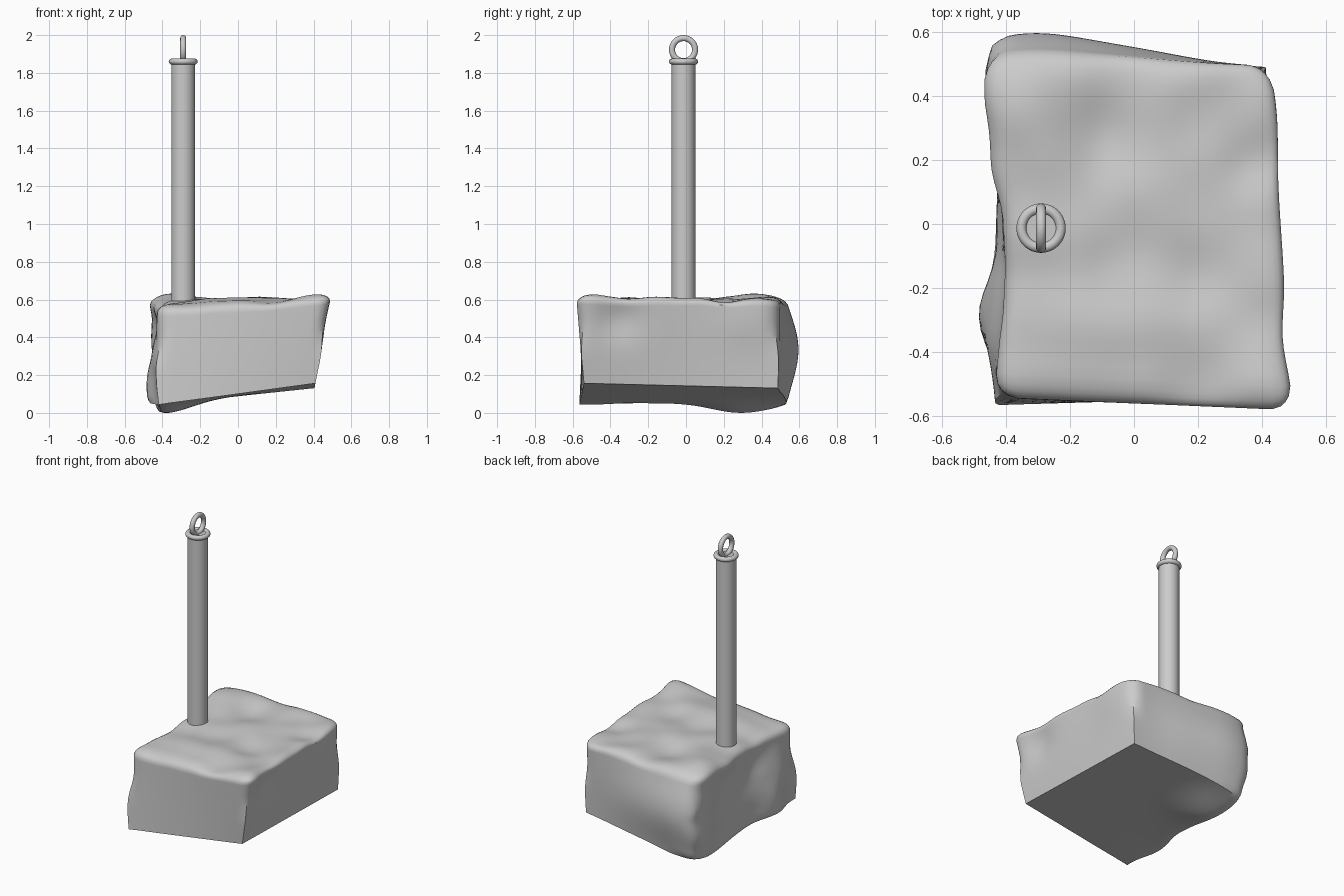
import bpy, bmesh, math
from mathutils import Vector, noise

if "Cube" in bpy.data.objects:
    bpy.data.objects.remove(bpy.data.objects["Cube"])

grey = bpy.data.materials.new("stone_grey")
grey.diffuse_color = (0.6, 0.6, 0.6, 1)
grey.use_nodes = True
grey.node_tree.nodes["Principled BSDF"].inputs["Base Color"].default_value = grey.diffuse_color

PX, PY = -0.29, -0.013   # pole axis


def finish(ob, name, angle):
    ob.name = name
    ob.data.materials.append(grey)
    bpy.ops.object.select_all(action='DESELECT')
    ob.select_set(True)
    bpy.context.view_layer.objects.active = ob
    bpy.ops.object.shade_smooth_by_angle(angle=math.radians(angle))


def step(a, b, t):
    t = max(0, min(1, (t - a) / (b - a)))
    return t * t * (3 - 2 * t)


# --- Rock: a skewed block with rounded upper edges and soft lumps ---
# corners keyed by the signs of (x, y, z)
corners = {
    (-1, -1, -1): (-0.42, -0.565, 0.05), (1, -1, -1): (0.41, -0.54, 0.16),
    (-1, 1, -1): (-0.43, 0.51, 0.05), (1, 1, -1): (0.405, 0.485, 0.135),
    (-1, -1, 1): (-0.43, -0.54, 0.555), (1, -1, 1): (0.505, -0.585, 0.62),
    (-1, 1, 1): (-0.475, 0.50, 0.605), (1, 1, 1): (0.425, 0.495, 0.61),
}
# lumps: centre, push, radius
lumps = [
    ((-0.33, 0.50, 0.34), (0, 0.085, 0), 0.25),      # back bulge
    ((0.00, 0.50, 0.34), (0, 0.04, 0), 0.25),
    ((-0.42, -0.30, 0.14), (-0.065, 0, 0), 0.17),    # low left bulge
    ((-0.44, -0.10, 0.56), (0.045, 0, 0), 0.24),     # left recess at the top
    ((-0.45, 0.20, 0.35), (0.03, 0, 0), 0.15),
    ((-0.44, 0.38, 0.30), (-0.02, 0, 0), 0.15),
    ((-0.38, 0.28, 0.05), (0, 0, -0.05), 0.20),      # lowest point
    ((0.48, -0.36, 0.50), (-0.03, 0, 0), 0.12),      # notch in the right rim
    ((0.44, 0.33, 0.50), (0.015, 0, 0), 0.15),
    ((-0.32, 0.35, 0.61), (0, 0, 0.03), 0.14),       # top lumps
    ((-0.10, -0.35, 0.61), (0, 0, 0.02), 0.16),
    ((-0.28, 0.00, 0.60), (0, 0, 0.015), 0.14),
    ((-0.08, 0.30, 0.61), (0, 0, -0.025), 0.12),
    ((0.36, 0.18, 0.61), (0, 0, -0.03), 0.10),
    ((0.20, -0.15, 0.61), (0, 0, -0.02), 0.14),
]


def rock_point(p):
    r = 0.16
    inner = Vector([max(r - 1, min(1 - r, c)) for c in p])
    d = p - inner
    if d.length > 1e-6:
        # edges are rounded at the top and back left, sharp at the low right
        k = max(step(-0.5, 0.5, p.z), 0.7 * step(0.5, 1, -p.x) * step(-0.9, -0.4, p.y))
        p = p.lerp(inner + d.normalized() * r, k)
    q = Vector()
    for s, c in corners.items():
        q += Vector(c) * math.prod((1 + s[i] * p[i]) / 2 for i in range(3))
    base = q.copy()
    for c, push, rad in lumps:
        q += Vector(push) * math.exp(-((base - Vector(c)).length / rad) ** 2)
    # weathered top and left side
    q.z += 0.02 * noise.noise(base * 5) * step(0.3, 1, p.z)
    q.x += 0.02 * noise.noise(base * 6 + Vector((3, 1, 2))) * step(0.5, 1, -p.x)
    return q


bm = bmesh.new()
bmesh.ops.create_cube(bm, size=2)
bmesh.ops.subdivide_edges(bm, edges=bm.edges[:], cuts=27, use_grid_fill=True)
for v in bm.verts:
    v.co = rock_point(v.co.copy())
# settle the underside on the ground
low = min(v.co.z for v in bm.verts)
for v in bm.verts:
    v.co.z -= low * step(0.3, 0, v.co.z)
mesh = bpy.data.meshes.new("rock")
bm.to_mesh(mesh)
bm.free()
rock = bpy.data.objects.new("rock", mesh)
bpy.context.collection.objects.link(rock)
finish(rock, "rock", 40)

# --- Pole ---
z0, z1 = 0.55, 1.865
bpy.ops.mesh.primitive_cylinder_add(vertices=32, radius=0.063, depth=z1 - z0,
                                    location=(PX, PY, (z0 + z1) / 2))
finish(bpy.context.object, "pole", 40)

# --- Collar and hanging ring ---
for name, z, rot in (("collar", 1.86, 0), ("top_ring", 1.923, math.pi / 2)):
    bpy.ops.mesh.primitive_torus_add(major_radius=0.061, minor_radius=0.016,
                                     major_segments=48, minor_segments=12,
                                     location=(PX, PY, z), rotation=(0, rot, 0))
    finish(bpy.context.object, name, 60)
